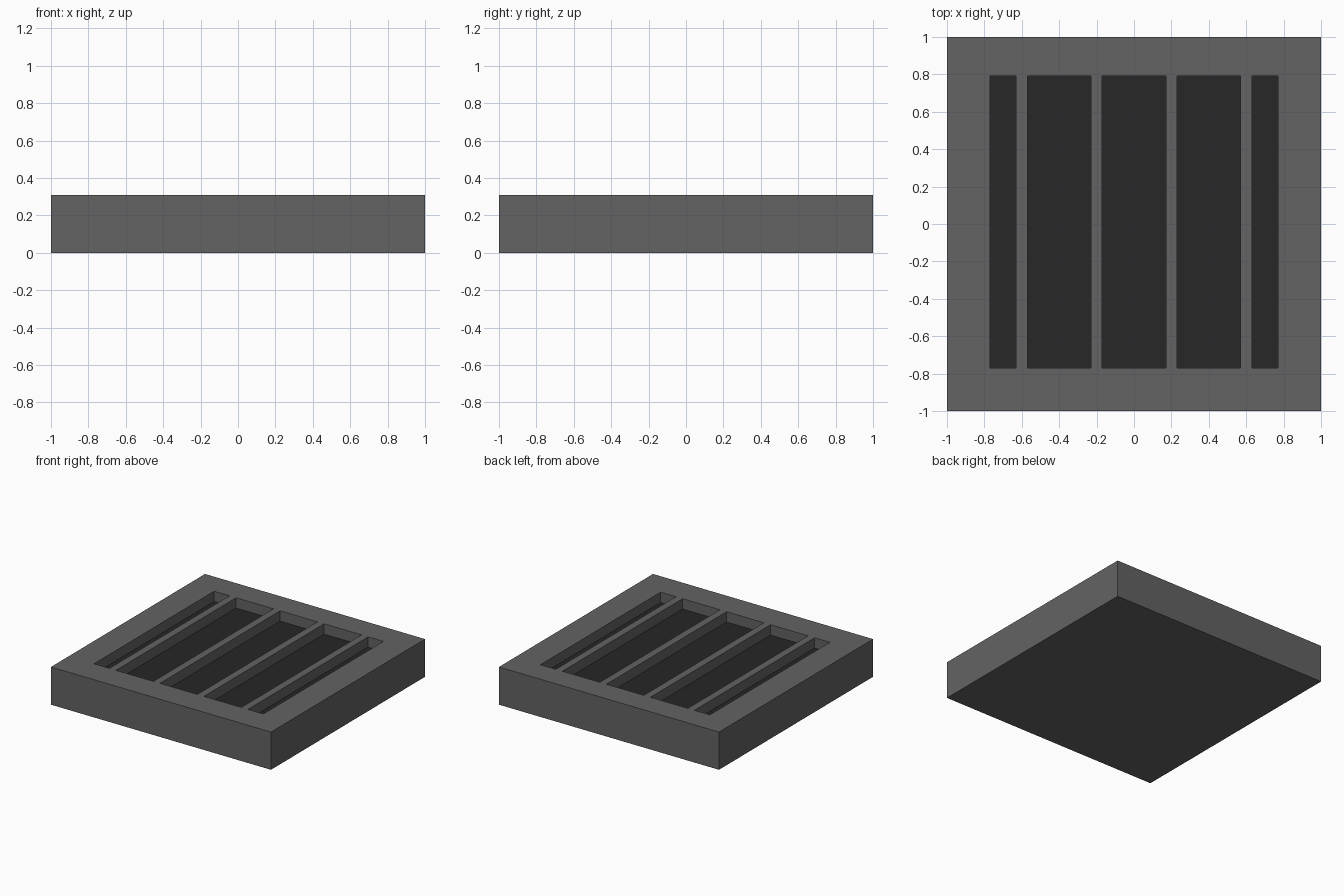
import bpy, bmesh

if "Cube" in bpy.data.objects:
    bpy.data.objects.remove(bpy.data.objects["Cube"])

H = 0.31          # overall height
FLOOR = 0.225     # recessed floor level
X = 0.77          # pocket half width
Y0, Y1 = -0.77, 0.79  # pocket front and back


def material(name, v):
    m = bpy.data.materials.new(name)
    m.diffuse_color = (v, v, v, 1)
    m.use_nodes = True
    m.node_tree.nodes["Principled BSDF"].inputs["Base Color"].default_value = m.diffuse_color
    return m


def make_object(name, bm, *mats):
    me = bpy.data.meshes.new(name)
    bmesh.ops.recalc_face_normals(bm, faces=bm.faces)
    bm.to_mesh(me)
    bm.free()
    for m in mats:
        me.materials.append(m)
    ob = bpy.data.objects.new(name, me)
    bpy.context.collection.objects.link(ob)
    return ob


def box(x0, x1, y0, y1, z0, z1):
    bm = bmesh.new()
    bmesh.ops.create_cube(bm, size=1)
    for v in bm.verts:
        v.co = (x1 if v.co.x > 0 else x0,
                y1 if v.co.y > 0 else y0,
                z1 if v.co.z > 0 else z0)
    return bm


grey = material("frame_grey", 0.125)
dark = material("floor_dark", 0.02)

# Square block with a shallow pocket sunk into its top
bm = box(-1, 1, -1, 1, 0, H)
top = max(bm.faces, key=lambda f: f.calc_center_median().z)
bmesh.ops.inset_individual(bm, faces=[top], thickness=0.2)
for v in top.verts:
    v.co.x = X if v.co.x > 0 else -X
    v.co.y = Y1 if v.co.y > 0 else Y0
pocket = bmesh.ops.extrude_discrete_faces(bm, faces=[top])["faces"][0]
for v in pocket.verts:
    v.co.z = FLOOR
pocket.material_index = 1
make_object("frame_block", bm, grey, dark)

# Four slats across the pocket, flush with the rim
for i, x in enumerate((-0.6, -0.2, 0.2, 0.6)):
    make_object(f"slat_{i + 1}", box(x - 0.03, x + 0.03, Y0, Y1, FLOOR, H), grey)
